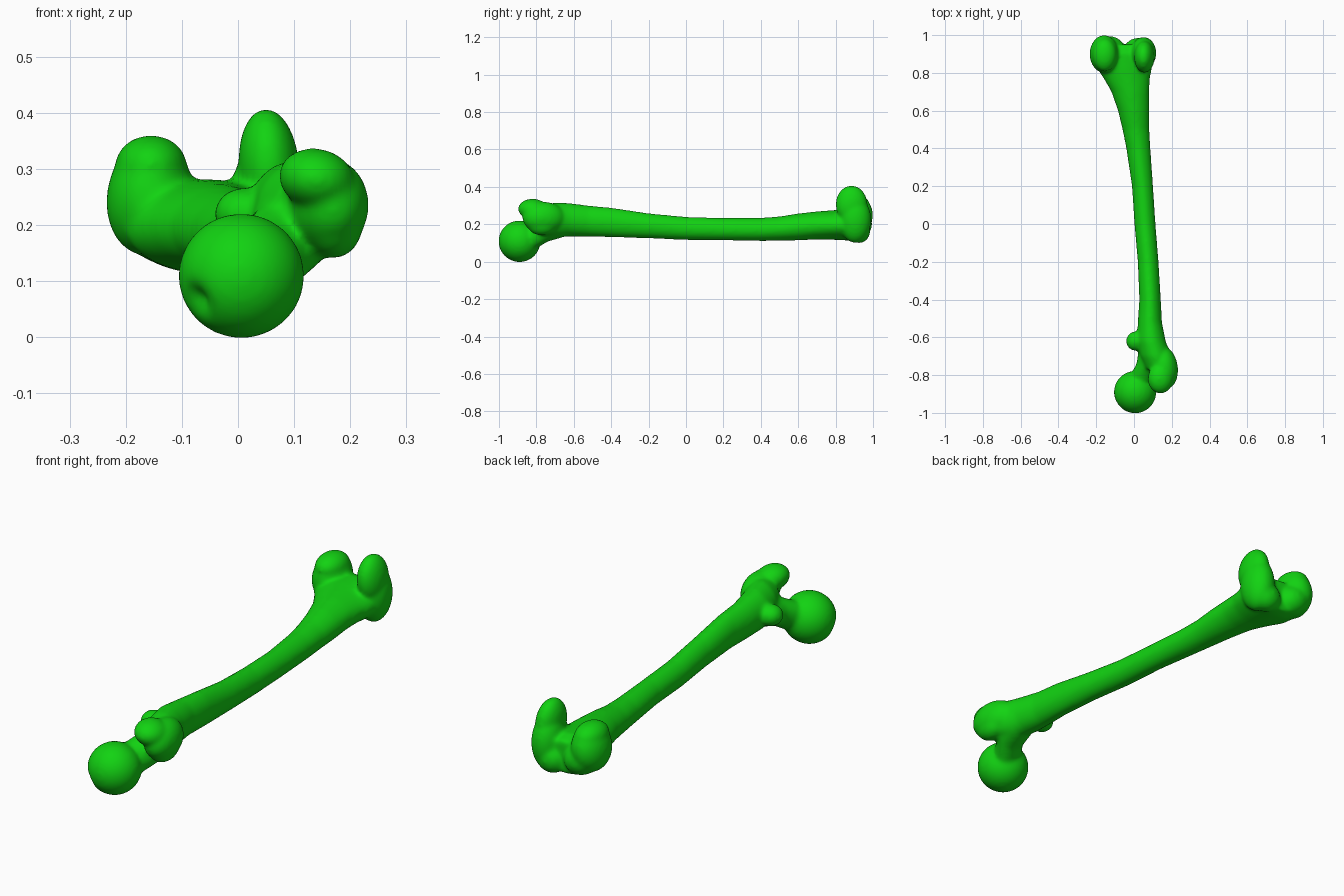
import bpy, bmesh, math
from mathutils import Vector, Matrix, Euler

cube = bpy.data.objects.get("Cube")
if cube:
    bpy.data.objects.remove(cube, do_unlink=True)

green = bpy.data.materials.new("bright green")
green.use_nodes = True
colour = (0.006, 0.65, 0.006, 1)
green.diffuse_color = colour
green.node_tree.nodes["Principled BSDF"].inputs["Base Color"].default_value = colour

bm = bmesh.new()


def tube(rings, ridge=0.0, n=32):
    """Closed loft through upright oval rings (x, y, z, half width, half height)."""
    loops = []
    for x, y, z, rx, rz in rings:
        loop = []
        for i in range(n):
            a = 2 * math.pi * i / n
            top = ridge * max(0, math.sin(a)) ** 8
            loop.append(bm.verts.new((x + rx * math.cos(a), y, z + rz * math.sin(a) + top)))
        loops.append(loop)
    for a, b in zip(loops, loops[1:]):
        for i in range(n):
            j = (i + 1) % n
            bm.faces.new((a[i], a[j], b[j], b[i]))
    bm.faces.new(loops[0][::-1])
    bm.faces.new(loops[-1])


def ball(centre, radii, turn=(0, 0, 0), detail=4):
    """Ellipsoid lobe, turned by degrees."""
    rot = Euler([math.radians(t) for t in turn]).to_matrix().to_4x4()
    m = Matrix.Translation(centre) @ rot @ Matrix.Diagonal((*radii, 1))
    return bmesh.ops.create_icosphere(bm, subdivisions=detail, radius=1, matrix=m)["verts"]


# Shaft, flaring at both ends
tube([(0.135, -0.77, 0.22, 0.07, 0.08), (0.115, -0.70, 0.222, 0.082, 0.09),
      (0.092, -0.62, 0.222, 0.076, 0.087), (0.084, -0.52, 0.215, 0.064, 0.081),
      (0.085, -0.40, 0.208, 0.057, 0.077), (0.075, -0.20, 0.190, 0.055, 0.065),
      (0.058, 0.0, 0.176, 0.056, 0.060), (0.045, 0.20, 0.172, 0.056, 0.058),
      (0.023, 0.40, 0.171, 0.064, 0.060), (0.010, 0.50, 0.175, 0.071, 0.063),
      (-0.002, 0.60, 0.184, 0.083, 0.070), (-0.020, 0.70, 0.192, 0.100, 0.073),
      (-0.038, 0.77, 0.194, 0.122, 0.076), (-0.052, 0.83, 0.195, 0.148, 0.080),
      (-0.055, 0.90, 0.195, 0.145, 0.083), (-0.055, 0.95, 0.19, 0.12, 0.07)], ridge=0.004)

# Neck
tube([(0.015, -0.88, 0.11, 0.065, 0.07), (0.05, -0.80, 0.142, 0.07, 0.072),
      (0.088, -0.74, 0.177, 0.075, 0.07), (0.10, -0.66, 0.20, 0.075, 0.07)])

# Round head with a shallow pit
centre = Vector((0.006, -0.89, 0.109))
pit = centre + Vector((-0.73, -0.55, -0.40)).normalized() * 0.11
for v in ball(centre, (0.112, 0.112, 0.111), detail=5):
    out = (v.co - centre).normalized()
    v.co -= out * 0.028 * math.exp(-((v.co - pit).length / 0.024) ** 2)

# Large outer knob: body, overhanging tip and lower bulge
ball((0.160, -0.76, 0.235), (0.072, 0.115, 0.085), (0, 0, 8))
ball((0.140, -0.82, 0.282), (0.068, 0.078, 0.054), (0, 12, 0))
ball((0.170, -0.77, 0.200), (0.052, 0.080, 0.060))

# Small inner knob
ball((0.008, -0.62, 0.22), (0.050, 0.052, 0.046))

# Right knee knob
ball((-0.158, 0.90, 0.250), (0.076, 0.100, 0.105), (0, 8, 0))
ball((-0.155, 0.895, 0.305), (0.064, 0.088, 0.055))
ball((-0.130, 0.92, 0.200), (0.085, 0.075, 0.070), (0, 30, 0))

# Left knee knob
ball((0.055, 0.885, 0.305), (0.054, 0.085, 0.103), (0, -4, 0))
ball((0.050, 0.905, 0.225), (0.068, 0.085, 0.125))
ball((0.020, 0.925, 0.165), (0.070, 0.060, 0.066))

bmesh.ops.recalc_face_normals(bm, faces=bm.faces)
mesh = bpy.data.meshes.new("thigh_bone")
bm.to_mesh(mesh)
bm.free()
mesh.materials.append(green)
bone = bpy.data.objects.new("thigh_bone", mesh)
bpy.context.collection.objects.link(bone)

# Fuse the lobes into one skin and soften the joins
fuse = bone.modifiers.new("fuse", "REMESH")
fuse.mode = "VOXEL"
fuse.voxel_size = 0.008
fuse.use_smooth_shade = True
soften = bone.modifiers.new("soften", "SMOOTH")
soften.factor = 0.5
soften.iterations = 14
